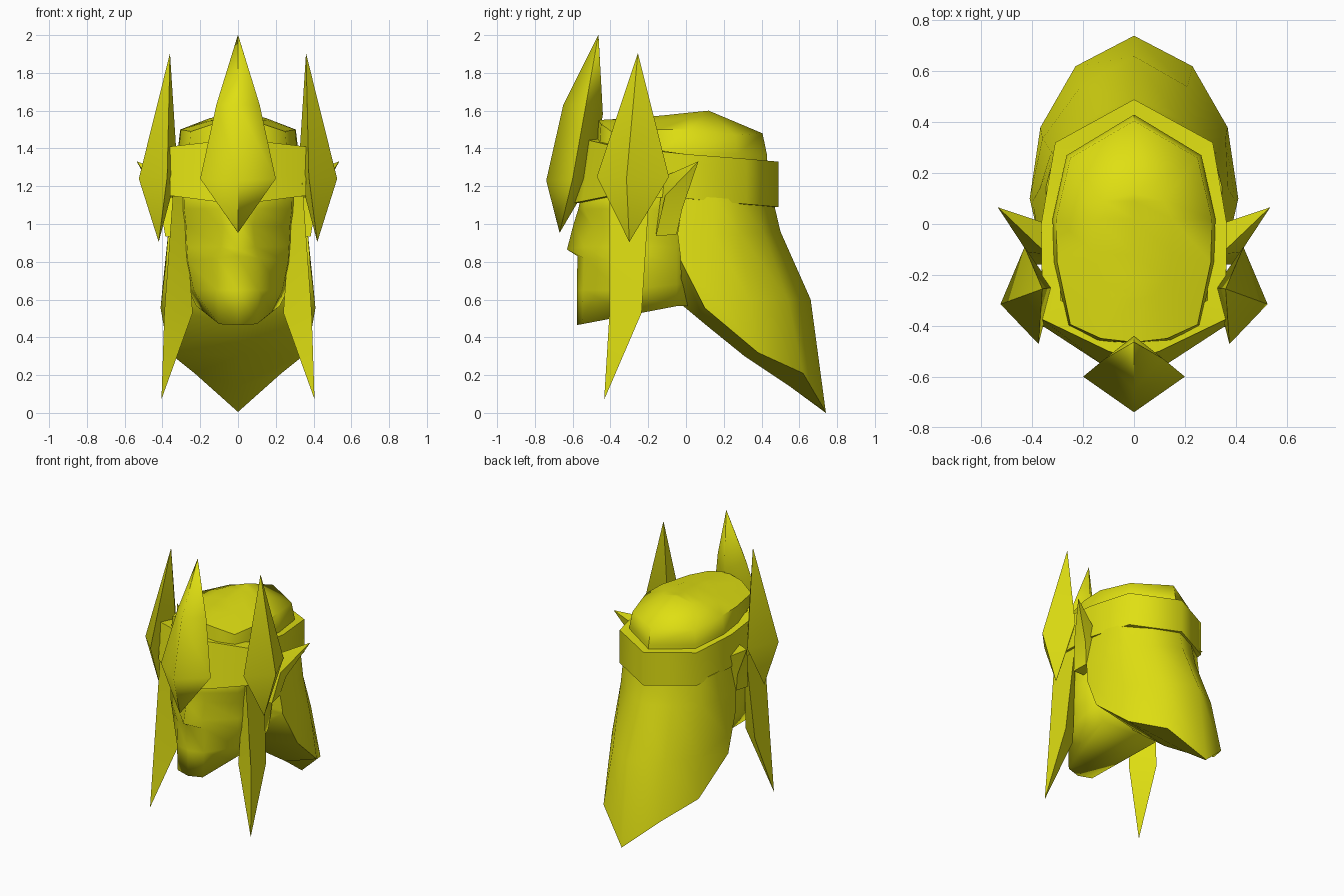
import bpy, bmesh, math

gold = bpy.data.materials.new("yellow")
gold.diffuse_color = (0.74, 0.74, 0.006, 1)


def finish(name, bm, angle):
    """Clean the mesh, add it to the scene and shade it."""
    bmesh.ops.remove_doubles(bm, verts=bm.verts, dist=0.0005)
    bmesh.ops.recalc_face_normals(bm, faces=bm.faces)
    me = bpy.data.meshes.new(name)
    bm.to_mesh(me)
    bm.free()
    me.materials.append(gold)
    ob = bpy.data.objects.new(name, me)
    bpy.context.collection.objects.link(ob)
    bpy.ops.object.select_all(action='DESELECT')
    ob.select_set(True)
    bpy.context.view_layer.objects.active = ob
    bpy.ops.object.shade_smooth_by_angle(angle=math.radians(angle))
    return ob


def loft(name, rings, caps=(True, True), angle=35, symmetric=True, closed=False):
    """Skin rings; symmetric rings are halves running from front to back centre."""
    bm = bmesh.new()
    loops = []
    for r in rings:
        pts = list(r)
        if symmetric:
            pts += [(-x, y, z) for x, y, z in reversed(r[1:-1])]
        loops.append([bm.verts.new(p) for p in pts])
    n = len(loops[0])
    pairs = list(zip(loops, loops[1:]))
    if closed:
        pairs.append((loops[-1], loops[0]))
    for a, b in pairs:
        for i in range(n):
            j = (i + 1) % n
            bm.faces.new((a[i], a[j], b[j], b[i]))
    if caps[0]:
        bm.faces.new(loops[0])
    if caps[1]:
        bm.faces.new(loops[-1])
    return finish(name, bm, angle)


def crystal(name, tips, ring, angle=40):
    """Bipyramid: a ring of corners joined to two tips."""
    bm = bmesh.new()
    vs = [bm.verts.new(p) for p in ring]
    for t in tips:
        v = bm.verts.new(t)
        for i in range(len(vs)):
            bm.faces.new((v, vs[i], vs[(i + 1) % len(vs)]))
    return finish(name, bm, angle)


# Face with brow, eye hollows, nose ridge and narrow wedge-shaped jaw
loft("face", [
    [(0, -.54, 1.22), (.12, -.51, 1.22), (.29, -.40, 1.22), (.31, -.05, 1.22), (0, .05, 1.22)],
    [(0, -.57, 1.08), (.10, -.54, 1.08), (.285, -.41, 1.08), (.32, -.05, 1.08), (0, .05, 1.08)],
    [(0, -.595, 1.0), (.08, -.495, .99), (.275, -.38, .99), (.315, -.05, 1.0), (0, .05, 1.0)],
    [(0, -.63, .865), (.09, -.54, .88), (.27, -.39, .88), (.31, -.05, .88), (0, .05, .88)],
    [(0, -.575, .83), (.11, -.54, .82), (.265, -.38, .80), (.30, -.05, .80), (0, .05, .80)],
    [(0, -.577, .65), (.11, -.545, .65), (.235, -.35, .65), (.28, -.05, .68), (0, .05, .68)],
    [(0, -.577, .465), (.10, -.55, .47), (.18, -.32, .535), (.22, -.05, .565), (0, .02, .565)],
], angle=110)

# Rounded skull top closed along a centre ridge
loft("skull", [
    [(0, -.48, 1.25), (.15, -.47, 1.25), (.26, -.40, 1.25), (.315, -.15, 1.25),
     (.32, .02, 1.25), (.265, .27, 1.25), (0, .43, 1.25)],
    [(0, -.47, 1.38), (.15, -.46, 1.38), (.26, -.40, 1.38), (.315, -.15, 1.38),
     (.32, .02, 1.38), (.265, .27, 1.37), (0, .43, 1.36)],
    [(0, -.465, 1.55), (.13, -.45, 1.53), (.25, -.395, 1.49), (.302, -.15, 1.50),
     (.306, .02, 1.50), (.25, .26, 1.47), (0, .405, 1.48)],
    [(0, -.30, 1.56), (.08, -.28, 1.555), (.13, -.22, 1.55), (.15, -.12, 1.55),
     (.15, .02, 1.56), (.12, .09, 1.565), (0, .12, 1.60)],
    [(0, -.30, 1.56), (0, -.28, 1.562), (0, -.22, 1.567), (0, -.12, 1.575),
     (0, .02, 1.59), (0, .09, 1.597), (0, .12, 1.60)],
], caps=(True, False), angle=60)

# Headband: outer top and bottom outlines, then inset copies make it a hoop
top = [(0, -.53, 1.45), (.10, -.50, 1.44), (.36, -.375, 1.41),
       (.365, 0, 1.37), (.31, .32, 1.345), (0, .49, 1.33)]
bottom = [(0, -.60, 1.11), (.13, -.55, 1.12), (.36, -.40, 1.15),
          (.365, 0, 1.135), (.31, .32, 1.105), (0, .49, 1.09)]
inset = lambda ring: [(x * .8, y * .8, z) for x, y, z in ring]
loft("headband", [top, bottom, inset(bottom), inset(top)],
     caps=(False, False), closed=True, angle=60)

# Swept-back hair, closed below by a keel along the centre line
loft("hair", [
    [(0, 0, 1.15), (.35, -.01, 1.15), (.345, .15, 1.14), (.315, .27, 1.13),
     (.17, .38, 1.12), (0, .465, 1.11)],
    [(0, 0, .95), (.37, -.045, .95), (.37, .14, .95), (.325, .285, .95),
     (.18, .41, .955), (0, .50, .96)],
    [(0, -.02, .80), (.38, -.03, .83), (.398, .09, .68), (.36, .335, .60),
     (.21, .54, .60), (0, .66, .60)],
    [(0, -.02, .60), (.38, -.03, .81), (.41, .10, .555), (.368, .38, .32),
     (.23, .62, .21), (0, .74, .005)],
    [(0, -.02, .57), (0, -.02, .57), (0, .10, .47), (0, .31, .30),
     (0, .55, .14), (0, .74, 0)],
], caps=(True, False), angle=65)

# Forehead crystal
loft("front_crystal", [
    [(0, -.465, 2.0), (.001, -.464, 2.0), (0, -.463, 2.0)],
    [(0, -.65, 1.63), (.115, -.53, 1.63), (0, -.44, 1.58)],
    [(0, -.74, 1.23), (.20, -.60, 1.24), (0, -.50, 1.24)],
    [(0, -.67, .956), (.001, -.669, .955), (0, -.668, .955)],
], angle=95)

# Mirrored side pieces
for s, side in ((1, "right"), (-1, "left")):
    def m(*pts):
        return [(s * x, y, z) for x, y, z in pts]

    # Temple crystal
    crystal(side + "_crystal", m((.36, -.255, 1.905), (.42, -.30, .905)),
            m((.525, -.315, 1.24), (.43, -.09, 1.25), (.32, -.25, 1.28), (.375, -.472, 1.25)))

    # Ear cover with a small swept fin
    loft(side + "_ear_fin", [
        m((.385, -.16, .935), (.37, -.05, .945), (.30, -.05, .945), (.30, -.16, .935)),
        m((.42, -.11, 1.15), (.40, -.02, 1.08), (.34, .0, 1.20), (.34, -.12, 1.25)),
        m((.534, .064, 1.33), (.535, .065, 1.329), (.533, .065, 1.33), (.533, .064, 1.331)),
    ], symmetric=False, angle=40)

    # Long cheek guard tapering to a point
    loft(side + "_cheek_guard", [
        m((.29, -.33, 1.22), (.34, -.405, 1.22), (.34, -.19, 1.22)),
        m((.24, -.34, .53), (.39, -.405, .53), (.39, -.235, .53)),
        m((.404, -.432, .075), (.405, -.433, .075), (.405, -.431, .075)),
    ], symmetric=False, angle=40)
